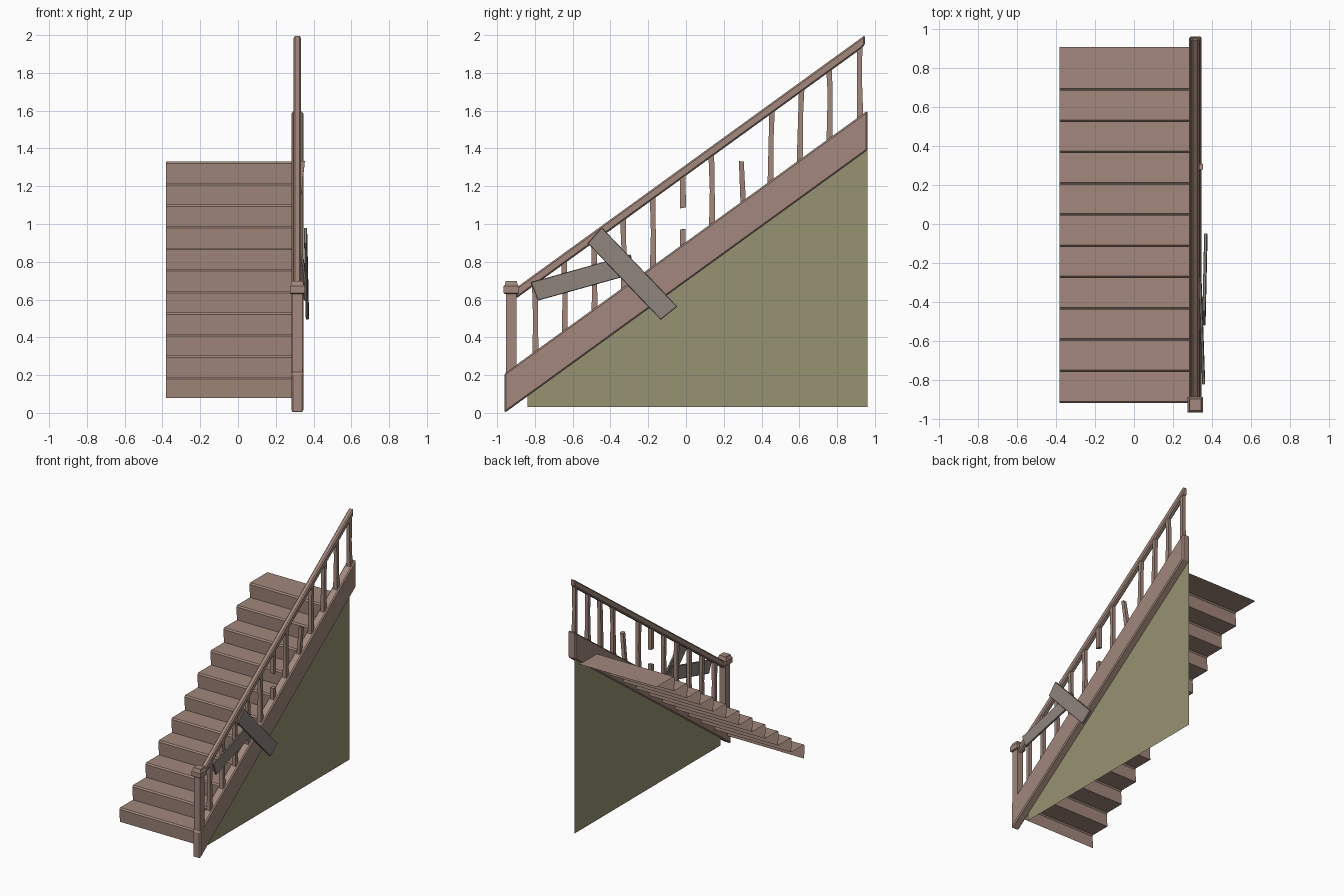
import bpy, bmesh, math, random
from mathutils import Vector, Matrix

if "Cube" in bpy.data.objects:
    bpy.data.objects.remove(bpy.data.objects["Cube"])

random.seed(4)
SLOPE = 0.724
RX = 0.314                      # centre line of the railing


def material(name, rgb):
    m = bpy.data.materials.new(name)
    m.diffuse_color = (*rgb, 1)
    m.use_nodes = True
    m.node_tree.nodes["Principled BSDF"].inputs["Base Color"].default_value = m.diffuse_color
    return m


wood = material("brown_wood", (0.36, 0.245, 0.2))
old_wood = material("grey_wood", (0.27, 0.23, 0.2))
olive = material("olive_wall", (0.31, 0.29, 0.17))


def finish(bm, name, mat, bevel=0):
    bmesh.ops.recalc_face_normals(bm, faces=bm.faces)
    me = bpy.data.meshes.new(name)
    bm.to_mesh(me)
    bm.free()
    me.materials.append(mat)
    ob = bpy.data.objects.new(name, me)
    bpy.context.collection.objects.link(ob)
    if bevel:
        b = ob.modifiers.new("bevel", 'BEVEL')
        b.width, b.segments = bevel, 1
    return ob


def extrude_yz(name, pts, x0, x1, mat, bevel=0):
    """Solid made from a y-z outline stretched across x."""
    bm = bmesh.new()
    f = bm.faces.new([bm.verts.new((x0, y, z)) for y, z in pts])
    if x1 > x0:
        r = bmesh.ops.extrude_face_region(bm, geom=[f])
        vs = [g for g in r["geom"] if isinstance(g, bmesh.types.BMVert)]
        bmesh.ops.translate(bm, verts=vs, vec=(x1 - x0, 0, 0))
    return finish(bm, name, mat, bevel)


def loft(name, rings, mat, bevel=0):
    """Closed solid through rings of four points."""
    bm = bmesh.new()
    vr = [[bm.verts.new(p) for p in r] for r in rings]
    for a, b in zip(vr, vr[1:]):
        for i in range(4):
            bm.faces.new((a[i], a[(i + 1) % 4], b[(i + 1) % 4], b[i]))
    bm.faces.new(vr[0])
    bm.faces.new(vr[-1])
    return finish(bm, name, mat, bevel)


def square(x, y, z, h, slope=0, jag=0):
    """Square ring of half width h, optionally sloped or splintered on top."""
    return [(x + sx * h, y + sy * h, z + sy * h * slope + random.uniform(-jag, jag))
            for sx, sy in ((-1, -1), (1, -1), (1, 1), (-1, 1))]


# Steps: a thin folded sheet with chamfered nosings
prof = [(-0.91, 0.08)]
for i in range(11):
    y, z = -0.917 + 0.16 * i, 0.19 + 0.114 * i
    prof += [(y, z - 0.01), (y + 0.01, z)]
    prof.append((y + 0.167, z) if i < 10 else (0.905, z))
bm = bmesh.new()
left = [bm.verts.new((-0.38, y, z)) for y, z in prof]
right = [bm.verts.new((0.29, y, z)) for y, z in prof]
for i in range(len(prof) - 1):
    bm.faces.new((left[i], right[i], right[i + 1], left[i + 1]))
finish(bm, "steps", wood)

# Side stringer and wall below it
extrude_yz("stringer", [(-0.96, 0), (0.96, 1.39), (0.96, 1.60), (-0.96, 0.21)],
           0.282, 0.346, wood, 0.008)
extrude_yz("side_wall", [(-0.84, 0.03), (0.96, 0.03), (0.96, 1.40), (-0.84, 0.097)],
           0.29, 0.29, olive)

# Handrail
extrude_yz("handrail", [(-0.90, 0.605), (0.93, 1.93), (0.948, 1.95), (0.948, 2.0), (-0.90, 0.662)],
           RX - 0.02, RX + 0.02, wood, 0.008)

# Newel post and cap
loft("newel_post", [square(RX, -0.925, z, 0.027) for z in (0.2, 0.64)], wood)
loft("newel_cap", [square(RX, -0.925, z, h) for z, h in
                   ((0.63, 0.034), (0.635, 0.04), (0.672, 0.04), (0.678, 0.034), (0.698, 0.029))], wood)

# Balusters; number 5 is snapped in the middle, number 7 leans free of the rail
for i in range(12):
    y = -0.797 + 0.156 * i
    z0 = 0.21 + SLOPE * (y + 0.96) - 0.015
    z1 = 0.632 + SLOPE * (y + 0.90)
    a, b = random.uniform(-0.006, 0.006), random.uniform(-0.006, 0.006)
    if i == 5:
        loft("snapped_baluster_bottom", [square(RX, y, z0, 0.014, SLOPE),
                                         square(RX, y, 0.975, 0.015, 0, 0.006)], wood)
        loft("snapped_baluster_top", [square(RX, y, 1.087, 0.016, 0, 0.006),
                                      square(RX, y, z1, 0.015, SLOPE)], wood)
    elif i == 7:
        loft("leaning_baluster", [square(RX, y + 0.008, z0, 0.014, SLOPE),
                                  square(RX + 0.027, y - 0.002, 1.33, 0.013, 0, 0.005)], wood)
    else:
        zm = z0 + (z1 - z0) * random.uniform(0.35, 0.65)
        loft("baluster", [square(RX, y + a, z0, 0.016, SLOPE),
                          square(RX, y, zm, 0.013),
                          square(RX, y + b, z1, 0.015, SLOPE)], wood)


def plank(name, p0, p1, width, thick):
    """Nailed board running from p0 to p1, lying against the railing."""
    p0, p1 = Vector(p0), Vector(p1)
    d = (p1 - p0).normalized()
    side = d.cross(Vector((1, 0, 0))).normalized()
    n = side.cross(d)
    rings = []
    for p, skew in ((p0, 0.005), (p1, -0.005)):
        rings.append([p + side * s * width / 2 + n * t * thick / 2 + d * s * skew
                      for s, t in ((-1, -1), (1, -1), (1, 1), (-1, 1))])
    loft(name, rings, old_wood, 0.003)


# Crossed repair boards
plank("lower_board", (0.356, -0.803, 0.643), (0.338, -0.283, 0.788), 0.104, 0.015)
plank("upper_board", (0.358, -0.483, 0.94), (0.367, -0.09, 0.528), 0.112, 0.016)
